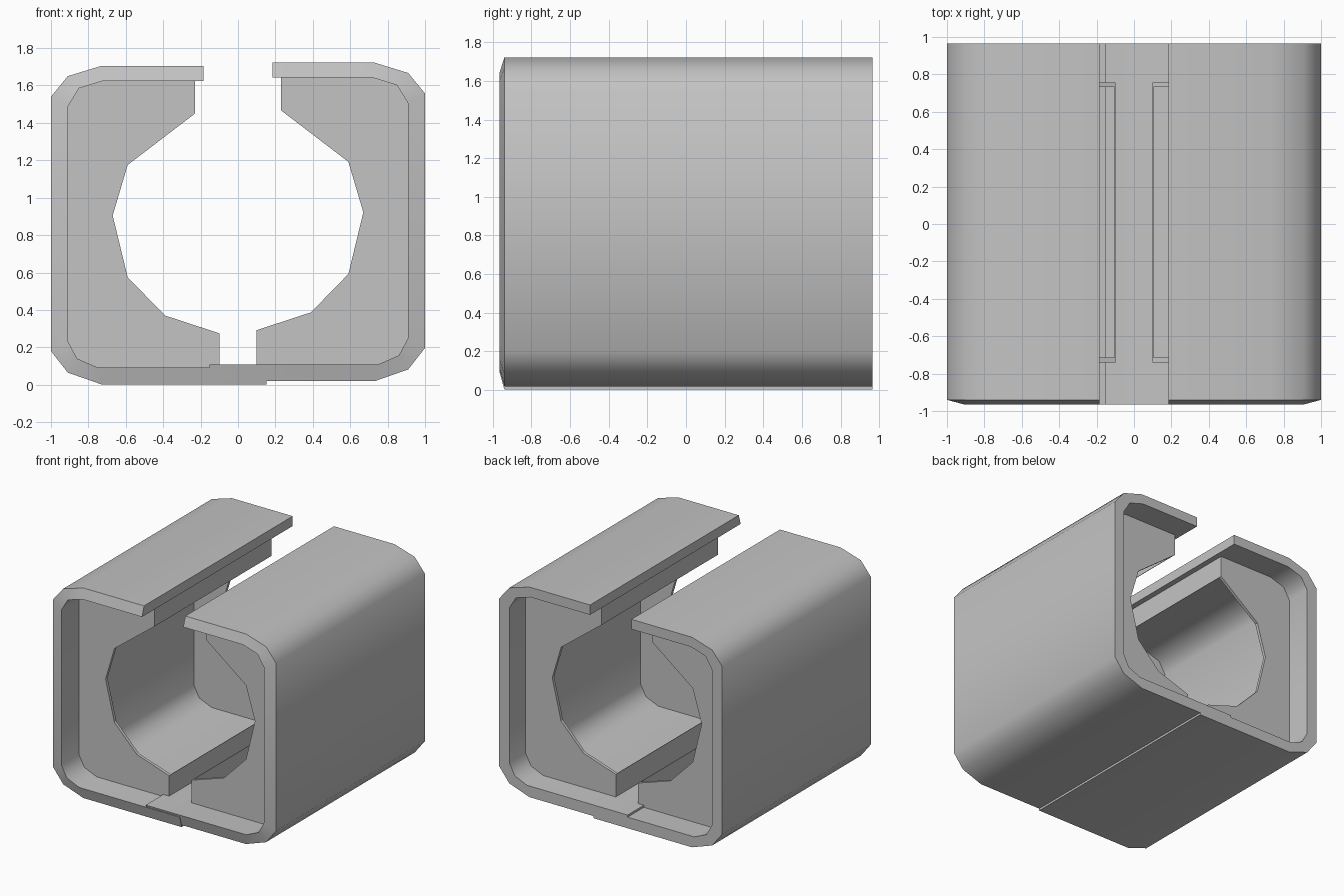
import bpy, bmesh

if "Cube" in bpy.data.objects:
    bpy.data.objects.remove(bpy.data.objects["Cube"])

grey = bpy.data.materials.new("plain_grey")
grey.diffuse_color = (0.55, 0.55, 0.55, 1)
grey.use_nodes = True
grey.node_tree.nodes["Principled BSDF"].inputs["Base Color"].default_value = grey.diffuse_color

# Left half profiles in (x, z); outer and inner have matching points
OUTER = [(-.185, 1.705), (-.73, 1.705), (-.91, 1.65), (-1, 1.54),
         (-1, .18), (-.91, .065), (-.73, .002), (.152, .002)]
INNER = [(-.185, 1.625), (-.72, 1.625), (-.85, 1.585), (-.908, 1.49),
         (-.908, .23), (-.86, .14), (-.75, .092), (.152, .092)]
HOLE = [(-.1, .092), (-.1, .275), (-.39, .37), (-.59, .575), (-.67, .905),
        (-.59, 1.175), (-.23, 1.45), (-.23, 1.625)]
LIFT = 0.017   # the right half sits slightly higher


def finish(name, bm, smooth=False):
    bmesh.ops.recalc_face_normals(bm, faces=bm.faces)
    mesh = bpy.data.meshes.new(name)
    bm.to_mesh(mesh)
    bm.free()
    mesh.materials.append(grey)
    ob = bpy.data.objects.new(name, mesh)
    bpy.context.collection.objects.link(ob)
    if smooth:
        bpy.ops.object.select_all(action='DESELECT')
        ob.select_set(True)
        bpy.context.view_layer.objects.active = ob
        bpy.ops.object.shade_smooth_by_angle(angle=0.8)


def place(pts, side):
    return [(-side * x, z + (LIFT if side > 0 else 0)) for x, z in pts]


def prism(name, pts, y0, y1):
    bm = bmesh.new()
    a = [bm.verts.new((x, y0, z)) for x, z in pts]
    b = [bm.verts.new((x, y1, z)) for x, z in pts]
    bm.faces.new(a)
    bm.faces.new(b[::-1])
    for i in range(len(pts)):
        j = (i + 1) % len(pts)
        bm.faces.new((a[i], b[i], b[j], a[j]))
    finish(name, bm)


def shell(name, side):
    # C-shaped channel whose front rim slopes back towards the outside
    bm = bmesh.new()
    out, inn = place(OUTER, side), place(INNER, side)
    rows = [[bm.verts.new((x, y, z)) for x, z in pts]
            for pts, y in ((out, -.94), (out, .965), (inn, .965), (inn, -.965))]
    for k in range(4):
        p, q = rows[k], rows[(k + 1) % 4]
        for i in range(len(p) - 1):
            bm.faces.new((p[i], p[i + 1], q[i + 1], q[i]))
    for i in (0, -1):
        bm.faces.new([r[i] for r in rows])
    finish(name, bm, True)


for label, side in (("left", -1), ("right", 1)):
    shell(label + "_shell", side)
    # Thin cut-out plates near both ends
    outline = place(INNER[1:7] + HOLE, side)
    prism(label + "_front_plate", outline, -.74, -.715)
    prism(label + "_back_plate", outline, .732, .757)
    # Thin upright rails joining the plate tips
    for part, x, z0, z1 in (("lower_rail", -.1, .092, .275),
                            ("upper_rail", -.23, 1.45, 1.625)):
        rail = place([(x - .004, z0), (x, z0), (x, z1), (x - .004, z1)], side)
        prism(label + "_" + part, rail, -.715, .732)
